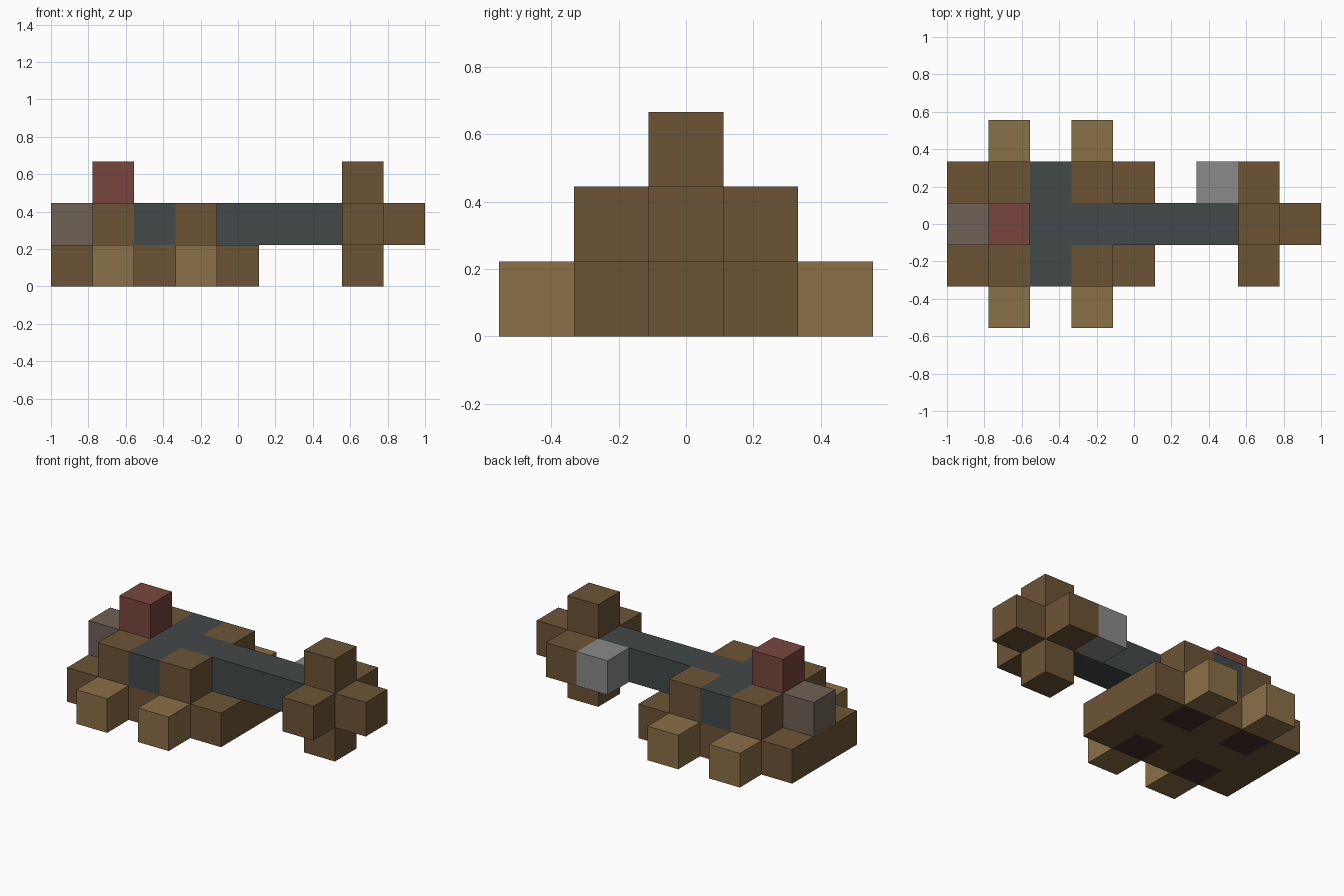
import bpy
import bmesh
import math
from itertools import product
from mathutils import Vector

if "Cube" in bpy.data.objects:
    bpy.data.objects.remove(bpy.data.objects["Cube"], do_unlink=True)

U = 2 / 9  # edge of one block


def material(name, hex_code):
    """Flat material from an sRGB hex colour."""
    srgb = [c / 255 for c in bytes.fromhex(hex_code)]
    lin = [c / 12.92 if c <= 0.04045 else ((c + 0.055) / 1.055) ** 2.4 for c in srgb]
    mat = bpy.data.materials.new(name)
    mat.use_nodes = True
    mat.diffuse_color = (*lin, 1)
    bsdf = mat.node_tree.nodes["Principled BSDF"]
    bsdf.inputs["Base Color"].default_value = (*lin, 1)
    bsdf.inputs["Roughness"].default_value = 0.9
    return mat


brown = material("brown wood", "6c5435")
tan = material("light tan wood", "8a7047")
slate = material("dark slate", "424848")
red = material("dull red", "77463d")
grey = material("mid grey", "8a8a8a")
taupe = material("grey brown", "6e6255")
dark = material("dark hub brown", "422f2b")


def block(xs, ys, zs):
    """Set of block cells: x from -4 to 4, y from -2 to 2, z from 0 to 2."""
    return set(product(xs, ys, zs))


sides = (-1, 1)
wheel_x = (-3, -1)
hubs = block(wheel_x, sides, [0])

parts = {
    # undercarriage
    "lower_hull": (block(range(-4, 1), range(-1, 2), [0]) - hubs, brown),
    "wheel_hubs": (hubs, dark),
    "wheels": (block(wheel_x, (-2, 2), [0]), tan),
    # upper body
    "side_panels": (block(wheel_x, sides, [1]), brown),
    "nose_block": (block([-4], [0], [1]), taupe),
    "top_turret": (block([-3], [0], [2]), red),
    "main_beam": (block(range(-3, 3), [0], [1]) | block([-2], sides, [1]), slate),
    # tail
    "side_block": (block([2], [1], [1]), grey),
    "tail_cross": (block([3], range(-1, 2), [1]) | block([3], [0], (0, 2))
                   | block([4], [0], [1]), brown),
}
occupied = set().union(*(cells for cells, _ in parts.values()))


def build(name, cells, mat):
    """Mesh the outer faces of a group of blocks and merge flat areas."""
    bm = bmesh.new()
    for cell in sorted(cells):
        centre = Vector(cell) + Vector((0, 0, 0.5))
        for axis, sign in product(range(3), sides):
            normal = Vector((0, 0, 0))
            normal[axis] = sign
            if tuple(int(a + b) for a, b in zip(cell, normal)) in occupied:
                continue
            u = Vector((0, 0, 0))
            u[(axis + 1) % 3] = 0.5
            v = normal.cross(u)
            mid = centre + normal / 2
            corners = (mid - u - v, mid + u - v, mid + u + v, mid - u + v)
            bm.faces.new([bm.verts.new(c * U) for c in corners])
    bmesh.ops.remove_doubles(bm, verts=bm.verts, dist=0.001)
    bmesh.ops.dissolve_limit(bm, angle_limit=math.radians(1),
                             verts=bm.verts, edges=bm.edges)
    mesh = bpy.data.meshes.new(name)
    bm.to_mesh(mesh)
    bm.free()
    mesh.materials.append(mat)
    obj = bpy.data.objects.new(name, mesh)
    bpy.context.scene.collection.objects.link(obj)


for part, (cells, mat) in parts.items():
    build(part, cells, mat)
